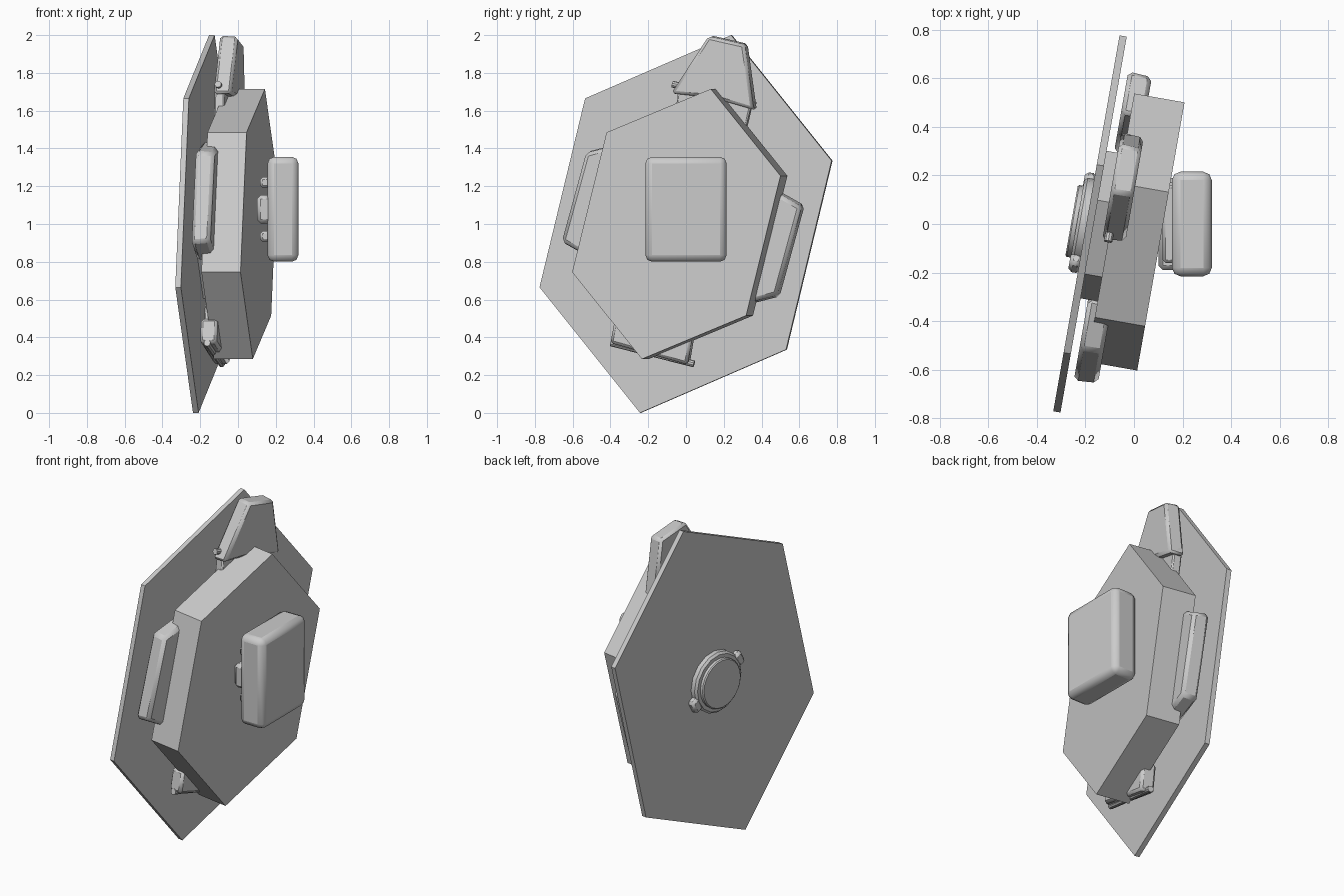
import bpy, bmesh, math
from mathutils import Matrix, Vector

if "Cube" in bpy.data.objects:
    bpy.data.objects.remove(bpy.data.objects["Cube"])

grey = bpy.data.materials.new("light_grey")
grey.use_nodes = True
grey.diffuse_color = (0.6, 0.6, 0.6, 1)
grey.node_tree.nodes["Principled BSDF"].inputs["Base Color"].default_value = (0.6, 0.6, 0.6, 1)

# Tilted frame: local x runs along the panel, local y is up, local z is out of the panel
TILT = math.radians(10)
S, C = math.sin(TILT), math.cos(TILT)
FRAME = Matrix(((S, 0, C, -0.18), (C, 0, -S, 0), (0, 1, 0, 1), (0, 0, 0, 1)))
TURN = Matrix.Rotation(math.pi, 4, 'Z')


def finish(name, bm, matrix, bevel=0, segments=1):
    bmesh.ops.recalc_face_normals(bm, faces=bm.faces)
    bm.transform(matrix)
    mesh = bpy.data.meshes.new(name)
    bm.to_mesh(mesh)
    bm.free()
    mesh.materials.append(grey)
    ob = bpy.data.objects.new(name, mesh)
    bpy.context.collection.objects.link(ob)
    if bevel:
        mod = ob.modifiers.new("soft_edges", 'BEVEL')
        mod.width, mod.segments = bevel, segments
    bpy.ops.object.select_all(action='DESELECT')
    ob.select_set(True)
    bpy.context.view_layer.objects.active = ob
    bpy.ops.object.shade_smooth_by_angle(angle=math.radians(30))
    return ob


def plate(name, points, low, high, bevel=0, turn=False, taper=1.0):
    """Extrude an outline along the panel normal between two depths."""
    bm = bmesh.new()
    centre = sum((Vector(p) for p in points), Vector((0, 0))) / len(points)
    rings = []
    for depth, scale in ((low, 1.0), (high, taper)):
        rings.append([bm.verts.new((*(centre + (Vector(p) - centre) * scale), depth)) for p in points])
    count = len(points)
    bm.faces.new(rings[0])
    bm.faces.new(rings[1])
    for i in range(count):
        j = (i + 1) % count
        bm.faces.new((rings[0][i], rings[0][j], rings[1][j], rings[1][i]))
    return finish(name, bm, FRAME @ (TURN if turn else Matrix()), bevel)


def disc(name, radius, low, high, sides, bevel=0):
    bm = bmesh.new()
    bmesh.ops.create_cone(bm, cap_ends=True, segments=sides, radius1=radius, radius2=radius, depth=high - low)
    return finish(name, bm, FRAME @ Matrix.Translation((0, 0, (low + high) / 2)), bevel)


def box(name, centre, size, matrix, bevel=0, segments=1):
    bm = bmesh.new()
    bmesh.ops.create_cube(bm, size=1)
    place = Matrix.Translation(centre) @ Matrix.Diagonal((*size, 1))
    bm.transform(place)
    return finish(name, bm, matrix, bevel, segments)


def symmetric(half):
    return half + [(-x, -y) for x, y in half]


# Large thin panel, thick body and the core joining them
plate("back_panel", symmetric([(-0.245, -1), (0.54, -0.665), (0.785, 0.335)]), -0.016, 0.014)
hexagon = symmetric([(-0.375, 0.485), (0.185, 0.715), (0.56, 0.255)])
plate("main_body", hexagon, 0.085, 0.295)
plate("body_core", [(x * 0.55, y * 0.55) for x, y in hexagon], 0.01, 0.09)

# Matching side pods
pod = [(-0.515, 0.385), (-0.3, 0.44), (-0.47, -0.2), (-0.65, -0.1)]
for name, turn in (("front_pod", False), ("rear_pod", True)):
    plate(name, pod, 0.045, 0.145, 0.018, turn, 0.96)

# Matching hinge arms with rods at their outer ends
arm = [(-0.02, 0.73), (0.37, 0.63), (0.32, 0.42), (-0.05, 0.5)]
for name, turn in (("upper", False), ("lower", True)):
    plate(name + "_hinge_arm", arm, 0.06, 0.115, 0.008, turn)
    bm = bmesh.new()
    bmesh.ops.create_cone(bm, cap_ends=True, segments=10, radius1=0.018, radius2=0.018, depth=0.46)
    rod = Matrix.Translation((0.165, 0.685, 0.085)) @ Matrix.Rotation(math.radians(-14), 4, 'Z') @ Matrix.Rotation(math.pi / 2, 4, 'Y')
    finish(name + "_hinge_rod", bm, FRAME @ (TURN if turn else Matrix()) @ rod)

# Tray at the lower hinge and raised flap at the upper hinge
plate("lower_tray", [(-0.36, -0.5), (-0.385, -0.63), (0.03, -0.745), (0.06, -0.57)], 0.045, 0.135, 0.015)
plate("upper_flap", [(-0.06, 0.69), (0.145, 1.0), (0.345, 0.955), (0.395, 0.6), (0.17, 0.665)],
      0.06, 0.155, 0.015, taper=0.97)

# Round rear fitting with two lugs
disc("rear_collar", 0.185, -0.055, 0, 16, 0.012)
disc("rear_cap", 0.15, -0.078, -0.04, 24, 0.006)
for name, turn in (("upper_lug", 0), ("lower_lug", math.pi)):
    spin = Matrix.Rotation(math.radians(152) + turn, 4, 'Z')
    box(name, (0.19, 0, -0.032), (0.06, 0.09, 0.05), FRAME @ spin, 0.015)

# Upright outer box and its mounting brackets
box("outer_box", (0.238, 0, 1.078), (0.164, 0.43, 0.555), Matrix(), 0.035, 2)
box("mount_hub", (0.14, 0, 1.078), (0.08, 0.38, 0.15), Matrix(), 0.02)
for name, height in (("upper_bracket", 1.22), ("lower_bracket", 0.935)):
    box(name, (0.145, 0, height), (0.055, 0.32, 0.055), Matrix(), 0.012)
